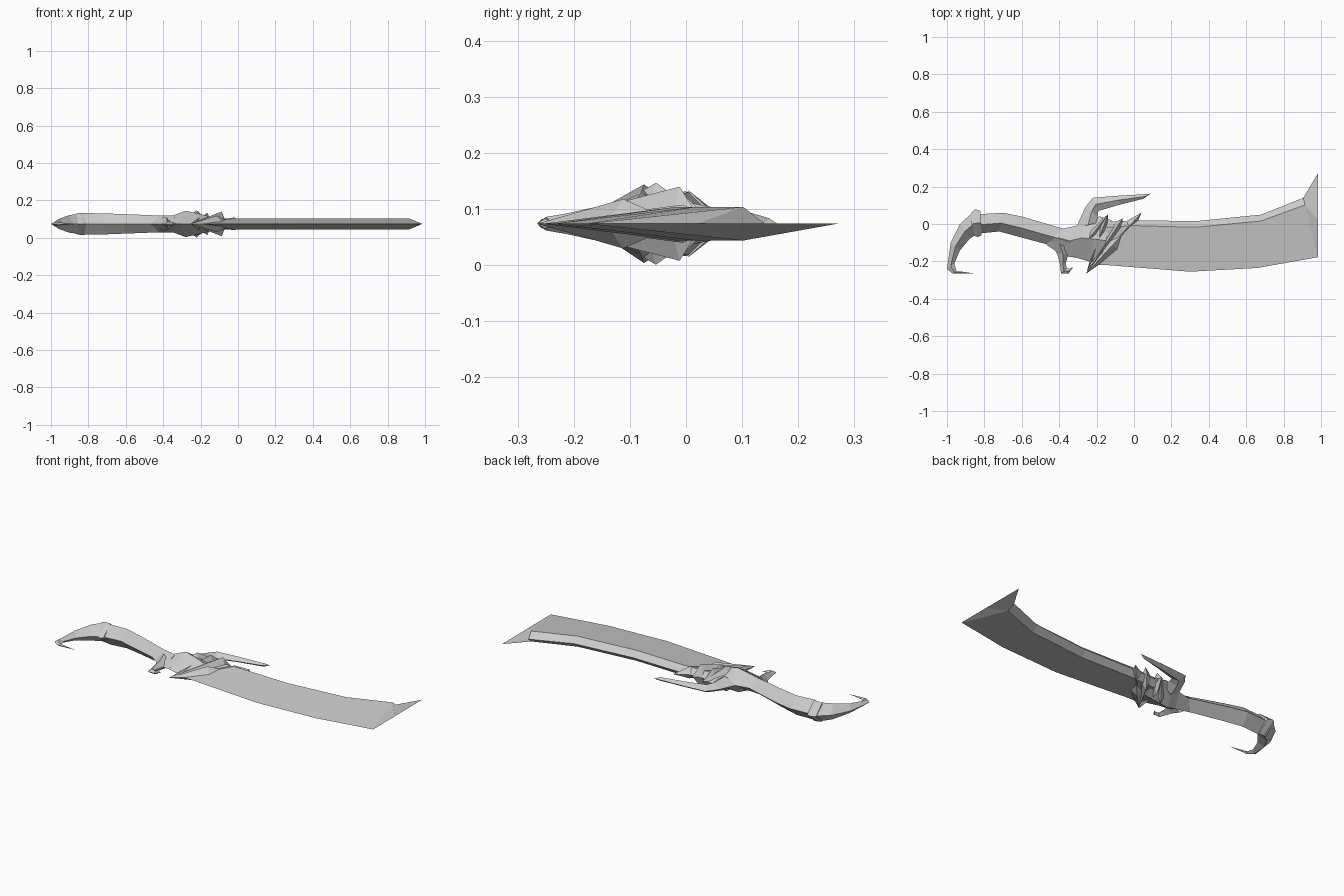
import bpy
import bmesh
from mathutils import Vector

default_cube = bpy.data.objects.get("Cube")
if default_cube:
    bpy.data.objects.remove(default_cube, do_unlink=True)

UNIT = 0.01          # plan coordinates are given in hundredths
MID_HEIGHT = 0.074   # the weapon lies flat, mirrored about this height

steel = bpy.data.materials.new("plain grey steel")
steel.use_nodes = True
grey = (0.6, 0.6, 0.6, 1)
steel.diffuse_color = grey
steel.node_tree.nodes["Principled BSDF"].inputs["Base Color"].default_value = grey


def loft(name, stations, ridge=0.5):
    """Join diamond sections: (back x, back y, edge x, edge y, half thickness, [ridge])."""
    bm = bmesh.new()
    rings = []
    for back_x, back_y, edge_x, edge_y, half, *own_ridge in stations:
        back = Vector((back_x, back_y, 0)) * UNIT
        edge = Vector((edge_x, edge_y, 0)) * UNIT
        crest = back.lerp(edge, own_ridge[0] if own_ridge else ridge)
        lift = Vector((0, 0, half * UNIT))
        base = Vector((0, 0, MID_HEIGHT))
        section = (back, crest + lift, edge, crest - lift)
        rings.append([bm.verts.new(point + base) for point in section])
    for ring, following in zip(rings, rings[1:]):
        for i in range(4):
            j = (i + 1) % 4
            bm.faces.new((ring[i], ring[j], following[j], following[i]))
    bm.faces.new(rings[0])
    bm.faces.new(reversed(rings[-1]))
    bmesh.ops.remove_doubles(bm, verts=bm.verts, dist=0.0005)
    bmesh.ops.recalc_face_normals(bm, faces=bm.faces)
    mesh = bpy.data.meshes.new(name)
    bm.to_mesh(mesh)
    bm.free()
    mesh.materials.append(steel)
    part = bpy.data.objects.new(name, mesh)
    bpy.context.collection.objects.link(part)
    return part


def shard(name, root, tip, width, half, peak):
    """A long faceted spike, widest and thickest at the peak fraction."""
    start, end = Vector(root), Vector(tip)
    along = (end - start).normalized()
    side = Vector((-along.y, along.x)) * width / 2
    middle = start.lerp(end, peak)
    loft(name, [(*start, *start, 0),
                (*(middle + side), *(middle - side), half),
                (*end, *end, 0)])


# Broad blade with a narrow bevelled back and a flared tip
loft("blade", [
    (-16, 1, -20, -22, 3),
    (3, 2, -14, -22, 3),
    (33, 1.5, 30, -25.5, 3),
    (68, 5, 66, -23.5, 3),
    (90.5, 14, 98, -17.8, 3),
    (98.3, 27, 98.5, -17.7, 0, 0.56),
], ridge=0.12)

# Curved grip
loft("grip", [
    (-82, 5.3, -82, -5, 5.8),
    (-70, 6, -72, -4, 5.6),
    (-60, 4, -61, -7, 5.2),
    (-38, -2.5, -46, -11, 4.5),
    (-30, -1, -36, -17, 4.5),
], ridge=0.55)

# Ring between grip and pommel
loft("pommel_ring", [
    (-87, 6, -86.5, -6, 5.4),
    (-85, 8, -83.5, -7, 5.9),
    (-82, 7, -81.5, -6, 5.9),
])

# Hooked pommel, sweeping down and back to a point
loft("pommel_hook", [
    (-86, 6.5, -85, -6, 5.4),
    (-93, 0, -88, -8, 4.6),
    (-98, -10, -93, -14, 2.8),
    (-100, -24, -96, -21, 1.2),
    (-97, -26.5, -95, -25, 0.8),
    (-85, -26.5, -85, -26.5, 0),
])

# Central guard body
loft("guard_body", [
    (-38, -2.5, -47, -11, 4.2),
    (-31, -1, -38, -17, 4.6),
    (-25, 3, -31, -18, 7),
    (-18, 4, -24, -20, 5.5),
    (-12, 2, -18, -20, 4),
])

# Hook under the guard
loft("guard_lower_hook", [
    (-46, -9, -33, -13, 4),
    (-41, -16, -35, -16, 3),
    (-39.5, -22, -36.5, -21, 1.8),
    (-39, -26.5, -36, -23.5, 1.2),
    (-35, -26.5, -34.5, -24, 0.9),
    (-32.5, -23, -32.5, -23, 0),
])

# Forward-swept spur over the blade
loft("guard_upper_spur", [
    (-31, -2, -18, 1, 4),
    (-26, 9, -19.5, 4, 2.6),
    (-22, 14, -19, 7, 2.2),
    (-10, 15, -7, 10.5, 1.6),
    (7, 16, 5, 13.5, 1),
    (9, 16.3, 9, 16.3, 0),
])

# Fan of overlapping shards clasping the blade root
low_root = (-25.5, -26.5)
fan = [
    ("rear", low_root, (-14, 5), 5, 6, 0.8),
    ("middle", low_root, (-6, 3), 6, 6.6, 0.86),
    ("front", low_root, (4, 6), 6, 3.4, 0.8),
    ("lower", low_root, (-2, -1), 9, 4.4, 0.6),
    ("inner", (-32, -18), (-14, 5), 7, 7.3, 0.55),
]
for label, root, tip, width, half, peak in fan:
    shard("collar_shard_" + label, root, tip, width, half, peak)
